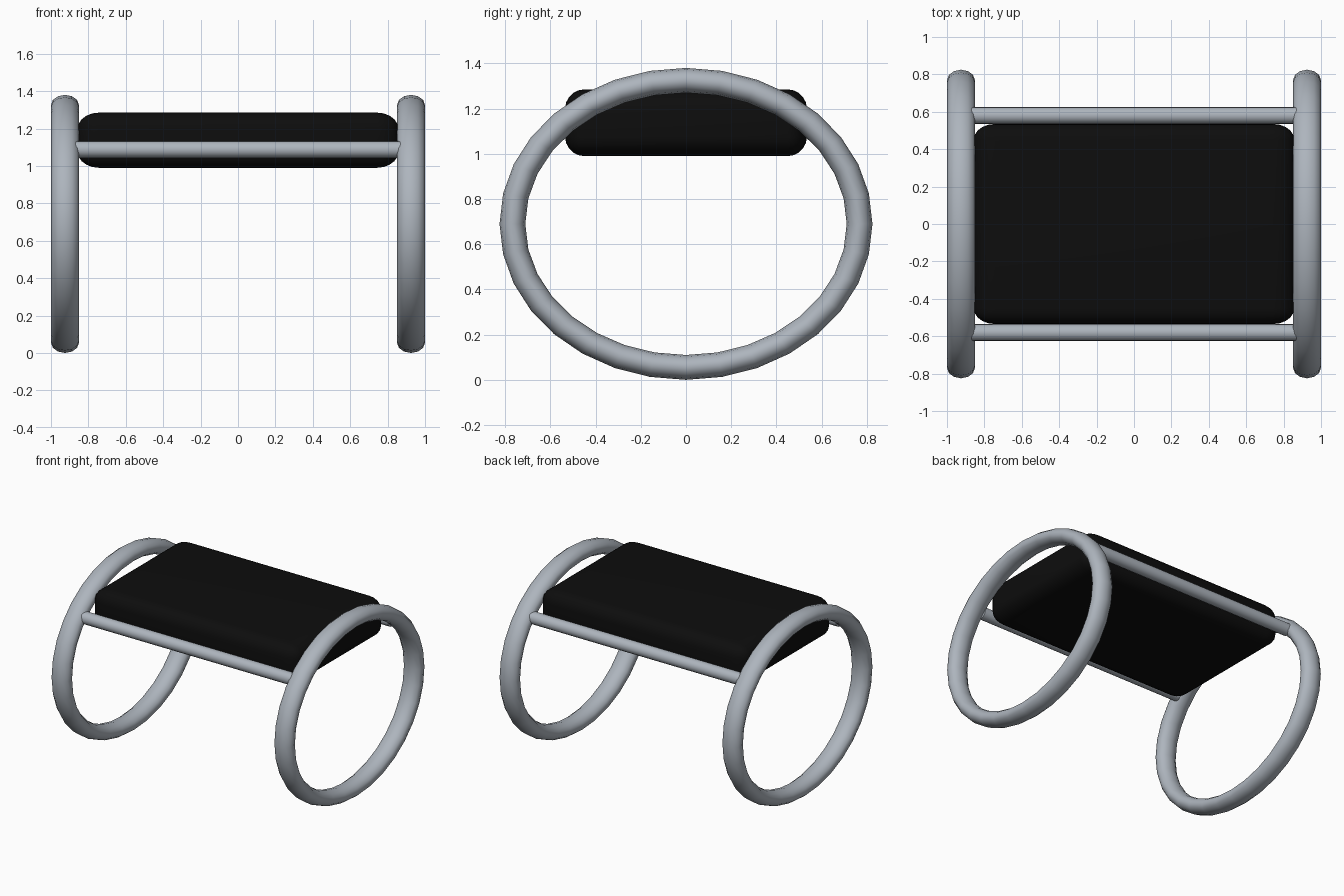
import bpy, bmesh
from math import pi, cos, sin
from mathutils import Matrix

cube = bpy.data.objects.get("Cube")
if cube:
    bpy.data.objects.remove(cube, do_unlink=True)


def make_material(name, rgb):
    m = bpy.data.materials.new(name)
    m.use_nodes = True
    m.diffuse_color = (*rgb, 1)
    m.node_tree.nodes["Principled BSDF"].inputs["Base Color"].default_value = (*rgb, 1)
    return m


metal = make_material("grey metal", (0.42, 0.46, 0.51))
black = make_material("black upholstery", (0.004, 0.004, 0.004))


def finish(bm, name, material, angle=60):
    bmesh.ops.recalc_face_normals(bm, faces=bm.faces)
    mesh = bpy.data.meshes.new(name)
    bm.to_mesh(mesh)
    bm.free()
    mesh.materials.append(material)
    obj = bpy.data.objects.new(name, mesh)
    bpy.context.collection.objects.link(obj)
    bpy.ops.object.select_all(action="DESELECT")
    obj.select_set(True)
    bpy.context.view_layer.objects.active = obj
    bpy.ops.object.shade_smooth_by_angle(angle=angle * pi / 180)
    return obj


def ring_leg(name, x, around=32, sides=12):
    """Oval tube, standing upright, wider across x than in its own plane."""
    bm = bmesh.new()
    loops = []
    for i in range(around):
        a = 2 * pi * i / around
        loop = []
        for j in range(sides):
            b = 2 * pi * j / sides
            loop.append(bm.verts.new((x + 0.075 * sin(b),
                                      (0.768 + 0.057 * cos(b)) * cos(a),
                                      0.69 + (0.635 + 0.055 * cos(b)) * sin(a))))
        loops.append(loop)
    for i in range(around):
        p, q = loops[i], loops[(i + 1) % around]
        for j in range(sides):
            k = (j + 1) % sides
            bm.faces.new((p[j], p[k], q[k], q[j]))
    return finish(bm, name, metal)


def cross_bar(name, y):
    bm = bmesh.new()
    bmesh.ops.create_cone(bm, cap_ends=True, segments=16, radius1=0.045,
                          radius2=0.045, depth=1.74,
                          matrix=Matrix.Translation((0, y, 1.088)) @ Matrix.Rotation(pi / 2, 4, "Y"))
    return finish(bm, name, metal)


# Ring legs at both sides
ring_leg("left_ring_leg", 0.925)
ring_leg("right_ring_leg", -0.925)

# Bars carrying the seat
cross_bar("front_bar", -0.58)
cross_bar("back_bar", 0.58)

# Rounded seat cushion, its corners stretched a little along x
stretch = 1.35
bm = bmesh.new()
bmesh.ops.create_cube(bm, size=1, matrix=Matrix.Diagonal((1.715 / stretch, 1.07, 0.295, 1)))
bmesh.ops.bevel(bm, geom=bm.edges[:], offset=0.085, segments=5, profile=0.5, affect="EDGES")
bmesh.ops.scale(bm, vec=(stretch, 1, 1), verts=bm.verts)
bmesh.ops.translate(bm, vec=(0, 0, 1.1375), verts=bm.verts)
finish(bm, "seat_cushion", black, 40)
